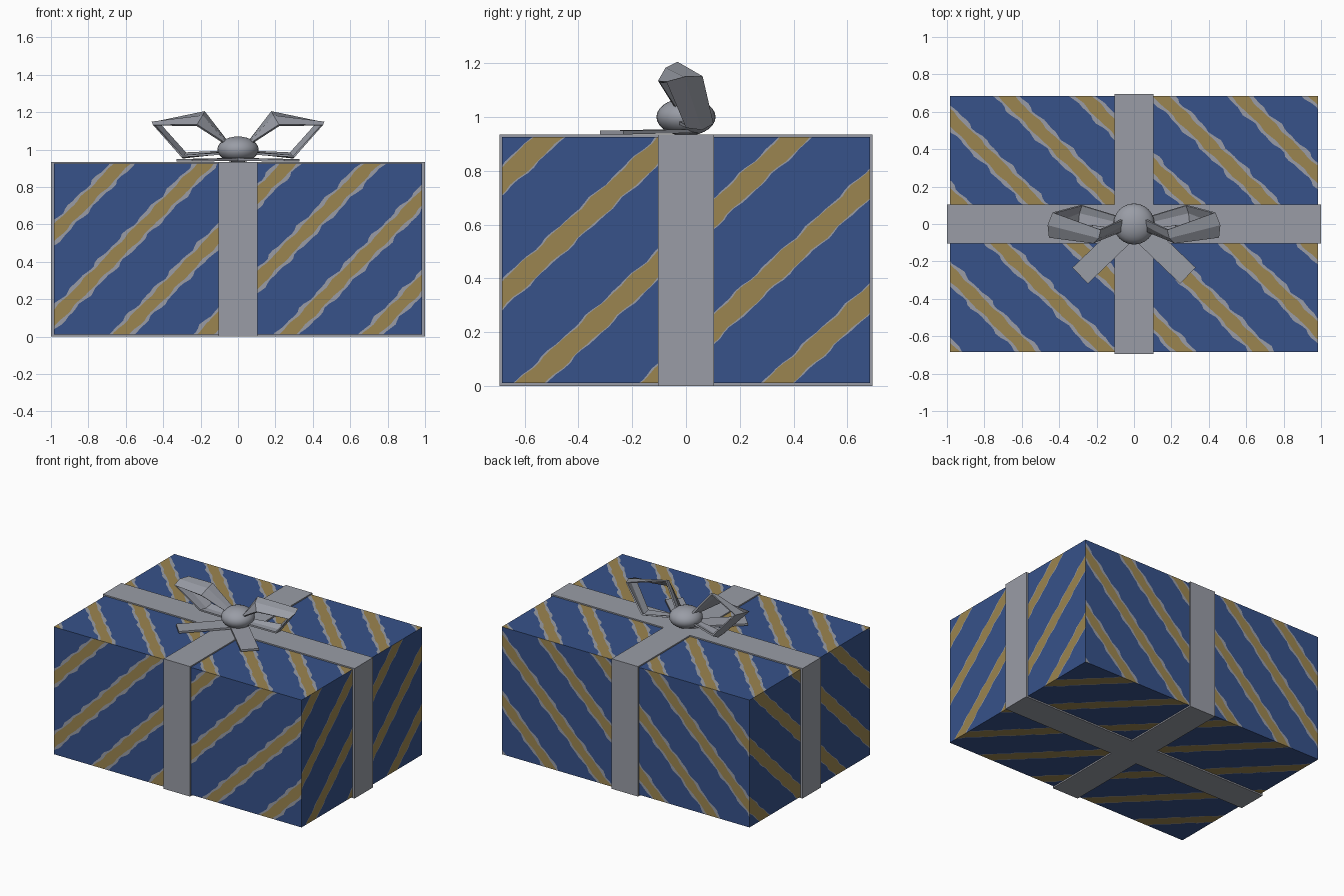
import bpy
import bmesh
import math
from mathutils import Vector

old = bpy.data.objects.get("Cube")
if old:
    bpy.data.objects.remove(old, do_unlink=True)


def material(name, rgb):
    mat = bpy.data.materials.new(name)
    mat.use_nodes = True
    color = (*rgb, 1.0)
    mat.diffuse_color = color
    bsdf = next(n for n in mat.node_tree.nodes if n.type == 'BSDF_PRINCIPLED')
    bsdf.inputs["Base Color"].default_value = color
    return mat


blue = material("paper_blue", (0.038, 0.085, 0.255))
gold = material("stripe_gold", (0.33, 0.235, 0.08))
grey = material("ribbon_grey", (0.32, 0.335, 0.38))


def make_object(name, bm, mats):
    mesh = bpy.data.meshes.new(name)
    bm.to_mesh(mesh)
    bm.free()
    for mat in mats:
        mesh.materials.append(mat)
    obj = bpy.data.objects.new(name, mesh)
    bpy.context.collection.objects.link(obj)
    return obj


# Wrapped box: each side is a sheet of slanted, wavy-edged stripes trimmed to its rectangle
HX, HY, Z0, Z1 = 0.985, 0.685, 0.01, 0.925
STEP = 0.022


def wave(t, seed):
    return (0.6 * math.sin(t * 48 + seed * 2.1) + 0.4 * math.sin(t * 83 + seed * 4.7))


def striped_side(name, place, normal, u_half, v_range, shift, slope, period, gold_half, grey_half):
    """Stripes follow u = shift + slope * v + k * period."""
    bm = bmesh.new()
    v_low, v_high = v_range
    rows = math.ceil((v_high - v_low) / STEP) + 1
    layers = []
    for r in range(rows + 1):
        v = v_low + (r - 0.5) * STEP
        line = []
        for k in range(-8, 9):
            mid = shift + slope * v + k * period + 0.008 * wave(v, k)
            drift = 0.016 * wave(v + 0.04, k + 3) * (grey_half - gold_half) / 0.03
            left = max(grey_half - drift, gold_half + 0.002)
            right = max(grey_half + drift, gold_half + 0.002)
            for u in (mid - left, mid - gold_half, mid + gold_half, mid + right):
                line.append(bm.verts.new(place(u, v)))
        layers.append(line)
    for low, high in zip(layers, layers[1:]):
        for i in range(len(low) - 1):
            face = bm.faces.new((low[i], low[i + 1], high[i + 1], high[i]))
            face.material_index = (2, 1, 2, 0)[i % 4]
    # trim to the rectangle
    u_dir = place(1, 0) - place(0, 0)
    v_dir = place(0, 1) - place(0, 0)
    cuts = ((place(u_half, 0), u_dir), (place(-u_half, 0), -u_dir),
            (place(0, v_high), v_dir), (place(0, v_low), -v_dir))
    for point, direction in cuts:
        bmesh.ops.bisect_plane(bm, geom=bm.verts[:] + bm.edges[:] + bm.faces[:], dist=1e-6,
                               plane_co=point, plane_no=direction, clear_outer=True)
    bm.normal_update()
    flipped = [f for f in bm.faces if f.normal.dot(Vector(normal)) < 0]
    bmesh.ops.reverse_faces(bm, faces=flipped)
    return make_object(name, bm, (blue, gold, grey))


TALL, DEEP = (Z0, Z1), (-HY, HY)
striped_side("box_front", lambda u, v: Vector((u, -HY, v)), (0, -1, 0),
             HX, TALL, -0.19, 0.98, 0.445, 0.045, 0.068)
striped_side("box_back", lambda u, v: Vector((u, HY, v)), (0, 1, 0),
             HX, TALL, -0.71, 1.0, 0.43, 0.045, 0.068)
striped_side("box_left", lambda u, v: Vector((HX, u, v)), (1, 0, 0),
             HY, TALL, -0.13, 1.08, 0.46, 0.055, 0.062)
striped_side("box_right", lambda u, v: Vector((-HX, u, v)), (-1, 0, 0),
             HY, TALL, 0.07, 1.03, 0.435, 0.055, 0.062)
striped_side("box_top", lambda u, v: Vector((u, v, Z1)), (0, 0, 1),
             HX, DEEP, 0.0, -1.0, 0.415, 0.045, 0.07)
striped_side("box_bottom", lambda u, v: Vector((u, v, Z0)), (0, 0, -1),
             HX, DEEP, 0.0, -1.0, 0.435, 0.052, 0.06)


# Ribbons wrapped around the box
def band(name, hx, hy):
    bm = bmesh.new()
    bmesh.ops.create_cube(bm, size=1)
    for v in bm.verts:
        v.co = Vector((v.co.x * 2 * hx, v.co.y * 2 * hy, (v.co.z + 0.5) * 0.934))
    return make_object(name, bm, (grey,))


band("ribbon_lengthwise", 1.0, 0.105)
band("ribbon_crosswise", 0.105, 0.694)

# Knot
bm = bmesh.new()
bmesh.ops.create_uvsphere(bm, u_segments=24, v_segments=14, radius=1)
for v in bm.verts:
    v.co = Vector((v.co.x * 0.11, v.co.y * 0.11, v.co.z * 0.07 + 1.0))
for f in bm.faces:
    f.smooth = True
make_object("knot", bm, (grey,))


# Ribbon tails lying on the lid
def tail(name, side):
    bm = bmesh.new()
    bmesh.ops.create_cube(bm, size=1)
    along = Vector((side * 0.72, -0.69, 0))
    across = Vector((0.69, side * 0.72, 0))
    for v in bm.verts:
        t = v.co.x + 0.5
        lift = 0.948 - 0.006 * t + v.co.z * 0.014
        v.co = along * (t * 0.4) + across * (v.co.y * 0.12) + Vector((0, 0, lift))
    bmesh.ops.recalc_face_normals(bm, faces=bm.faces[:])
    make_object(name, bm, (grey,))


# Bow loops: front and back rim of the ribbon at each bend
BENDS = (
    ((0.05, -0.03, 1.02), (0.05, 0.03, 1.03)),
    ((0.22, -0.10, 1.13), (0.18, -0.03, 1.20)),
    ((0.45, -0.07, 1.13), (0.43, 0.06, 1.15)),
    ((0.30, 0.00, 0.965), (0.28, 0.10, 0.98)),
    ((0.05, -0.03, 0.98), (0.05, 0.03, 0.99)),
)
LOOP_CENTRE = Vector((0.27, 0.0, 1.06))


def bow_loop(name, side):
    bm = bmesh.new()
    rows = []
    for i, (front, back) in enumerate(BENDS):
        front, back = Vector(front), Vector(back)
        middle = (front + back) / 2
        if 0 < i < 4:
            middle += (middle - LOOP_CENTRE).normalized() * 0.018
        rows.append([bm.verts.new((p.x * side, p.y, p.z)) for p in (front, middle, back)])
    for a, b in zip(rows, rows[1:]):
        for j in range(2):
            bm.faces.new((a[j], b[j], b[j + 1], a[j + 1]))
    bmesh.ops.recalc_face_normals(bm, faces=bm.faces[:])
    obj = make_object(name, bm, (grey,))
    solid = obj.modifiers.new("thickness", 'SOLIDIFY')
    solid.thickness = 0.012
    solid.offset = 0


for label, side in (("left", 1), ("right", -1)):
    tail("tail_" + label, side)
    bow_loop("bow_loop_" + label, side)
